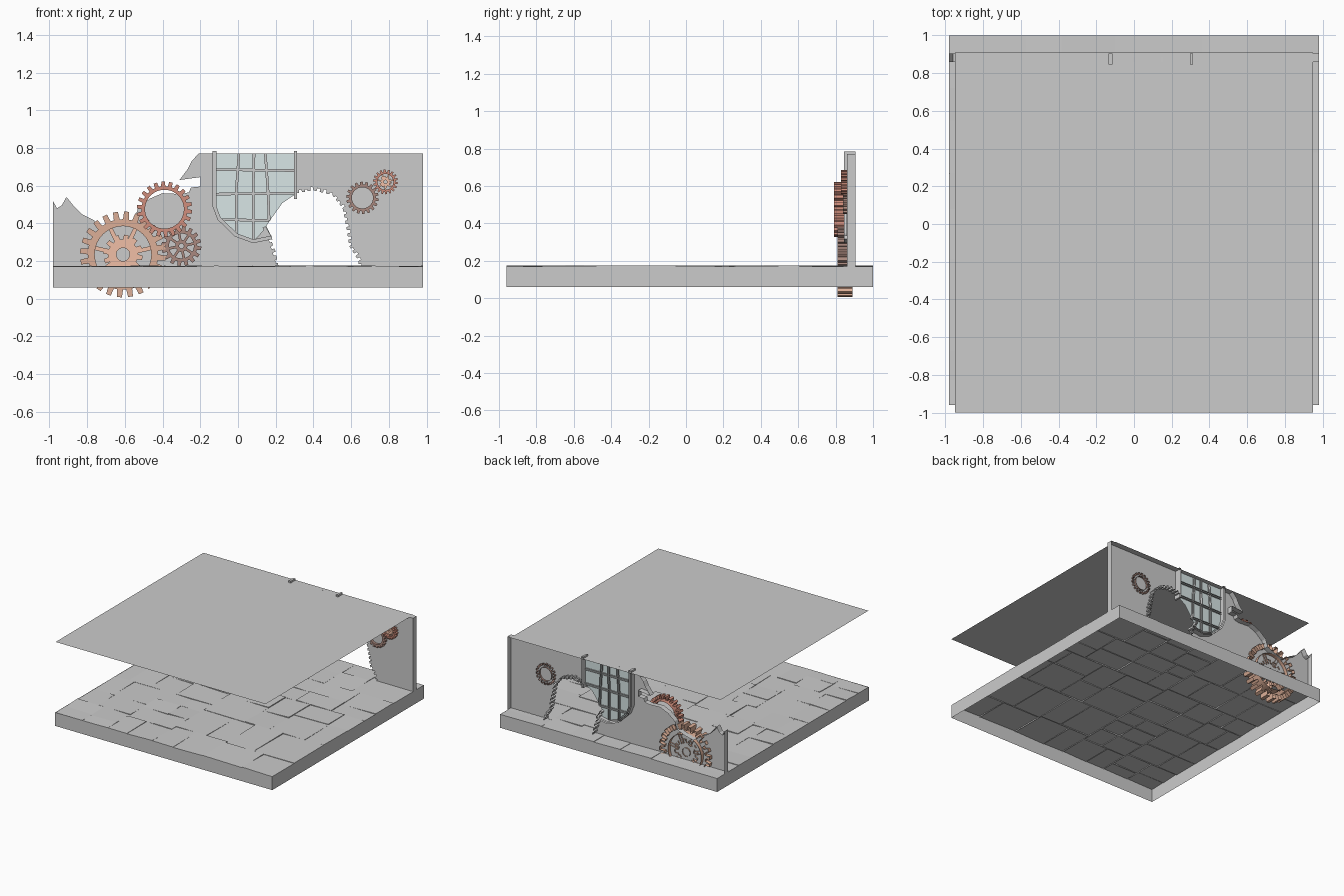
import bpy, math, random
from mathutils import Vector

if "Cube" in bpy.data.objects:
    bpy.data.objects.remove(bpy.data.objects["Cube"])

random.seed(7)
X0, X1, Y0, Y1 = -0.982, 0.982, -0.96, 1.0
FLOOR, TOP, SHEET, REAR = 0.17, 0.77, 0.86, 0.905


def mat(name, rgb):
    m = bpy.data.materials.new(name)
    m.diffuse_color = (*rgb, 1)
    m.use_nodes = True
    m.node_tree.nodes["Principled BSDF"].inputs["Base Color"].default_value = m.diffuse_color
    return m


COPPER = mat("copper", (0.72, 0.43, 0.31))
ORANGE = mat("light_copper", (0.88, 0.52, 0.38))
RED = mat("red_metal", (0.63, 0.27, 0.20))
BROWN = mat("brown_metal", (0.40, 0.25, 0.21))
GLASS = mat("pale_glass", (0.69, 0.79, 0.79))


class Part:
    """Collects faces, then becomes one object."""
    def __init__(self):
        self.v, self.f = [], []

    def face(self, *pts):
        n = len(self.v)
        self.v += pts
        self.f.append(tuple(range(n, n + len(pts))))

    def plate(self, pts, ya, yb, front=True):
        # flat outline in x,z with side walls running back, open at the rear
        area = sum(a[0] * b[1] - b[0] * a[1] for a, b in zip(pts, pts[1:] + pts[:1]))
        if area < 0:
            pts = pts[::-1]
        if front:
            self.face(*[(x, ya, z) for x, z in pts])
        for a, b in zip(pts, pts[1:] + pts[:1]):
            self.face((b[0], ya, b[1]), (a[0], ya, a[1]), (a[0], yb, a[1]), (b[0], yb, b[1]))

    def ring(self, c, outer, inner, ya, yb):
        # outer / inner are matching lists of (radius, angle)
        P = lambda ra, y: (c[0] + ra[0] * math.cos(ra[1]), y, c[1] + ra[0] * math.sin(ra[1]))
        n = len(outer)
        for i in range(n):
            j = (i + 1) % n
            o, p, q, r = outer[i], outer[j], inner[j], inner[i]
            self.face(P(o, ya), P(p, ya), P(q, ya), P(r, ya))
            self.face(P(p, ya), P(o, ya), P(o, yb), P(p, yb))
            self.face(P(r, ya), P(q, ya), P(q, yb), P(r, yb))

    def cog(self, c, r, root, hole, teeth, ya, yb):
        out = []
        for i in range(teeth):
            for rad, t in ((root, 0.0), (root, 0.36), (r, 0.46), (r, 0.9)):
                out.append((rad, (i + t) * math.tau / teeth))
        self.ring(c, out, [(hole, a) for _, a in out], ya, yb)

    def ribbon(self, path, w, ya, yb):
        left, right = [], []
        for i, p in enumerate(path):
            d = Vector(path[min(i + 1, len(path) - 1)]) - Vector(path[max(i - 1, 0)])
            n = Vector((-d.y, d.x)).normalized() * w / 2
            left.append((p[0] + n.x, p[1] + n.y))
            right.append((p[0] - n.x, p[1] - n.y))
        self.plate(left + right[::-1], ya, yb)

    def spokes(self, c, r0, r1, n, w, ya, yb):
        for i in range(n):
            a = (i + 0.25) * math.tau / n
            d = (math.cos(a), math.sin(a))
            self.ribbon([(c[0] + d[0] * r, c[1] + d[1] * r) for r in (r0, r1)], w, ya, yb)

    def done(self, name, material=None):
        me = bpy.data.meshes.new(name)
        me.from_pydata(self.v, [], self.f)
        ob = bpy.data.objects.new(name, me)
        bpy.context.collection.objects.link(ob)
        if material:
            me.materials.append(material)
        return ob


def jag(path, step=0.035, depth=0.018):
    # toothed broken edge along a coarse path
    out = []
    for a, b in zip(path, path[1:]):
        a, b = Vector(a), Vector(b)
        d = b - a
        n = Vector((-d.y, d.x)).normalized()
        k = max(1, round(d.length / step))
        for i in range(k):
            s = depth * random.uniform(0.6, 1.1)
            out += [tuple(a + d * (i + t) / k + n * h) for t, h in ((0, 0), (0.5, 0), (0.55, s), (0.95, s))]
    return out + [tuple(path[-1])]


# floor: irregular, slightly uneven tiles
floor = Part()


def tiles(x0, x1, y0, y1, depth):
    w, h = x1 - x0, y1 - y0
    if depth > 0 and max(w, h) > 0.24:
        t = random.uniform(0.35, 0.65)
        if w > h:
            tiles(x0, x0 + w * t, y0, y1, depth - 1)
            tiles(x0 + w * t, x1, y0, y1, depth - 1)
        else:
            tiles(x0, x1, y0, y0 + h * t, depth - 1)
            tiles(x0, x1, y0 + h * t, y1, depth - 1)
        return
    c = [(x0, y0), (x1, y0), (x1, y1), (x0, y1)]
    top = [(x, y, FLOOR + random.uniform(-0.004, 0.006)) for x, y in c]
    floor.face(*top)
    for a, b in zip(top, top[1:] + top[:1]):
        floor.face(b, a, (a[0], a[1], FLOOR - 0.005), (b[0], b[1], FLOOR - 0.005))


tiles(X0, X1, Y0, Y1, 6)
floor.done("floor_tiles")

# skirt round the floor, open underneath
skirt = Part()
rim = [(X0, Y0), (X1, Y0), (X1, Y1), (X0, Y1)]
for a, b in zip(rim, rim[1:] + rim[:1]):
    skirt.face((*a, 0.06), (*b, 0.06), (*b, FLOOR), (*a, FLOOR))
skirt.done("floor_skirt")

# thin ceiling sheet
ceiling = Part()
ceiling.face((-0.95, -1.0, TOP), (0.95, -1.0, TOP), (0.95, 0.91, TOP), (-0.95, 0.91, TOP))
ceiling.done("ceiling")

# broken back wall in two pieces, with rims turned backwards
arch = [(-0.125, 0.49), (-0.10, 0.425), (-0.01, 0.338), (0.08, 0.305), (0.18, 0.325)]
hole_left = jag([(0.215, FLOOR), (0.20, 0.25), (0.145, 0.385)])
hole_right = jag([(0.31, 0.56), (0.40, 0.575), (0.50, 0.55), (0.555, 0.48), (0.575, 0.38),
                  (0.59, 0.28), (0.64, 0.20), (0.64, FLOOR)], depth=0.017)
broken = [(X0, 0.52), (-0.96, 0.48), (-0.935, 0.495), (-0.91, 0.54), (-0.87, 0.49), (-0.83, 0.45),
          (-0.77, 0.42), (-0.70, 0.37), (-0.62, 0.39), (-0.55, 0.42), (-0.53, 0.48), (-0.47, 0.53),
          (-0.40, 0.56), (-0.30, 0.555), (-0.26, 0.565), (-0.25, 0.59), (-0.20, 0.595), (-0.20, 0.645),
          (-0.31, 0.63), (-0.265, 0.69), (-0.245, 0.73), (-0.21, TOP)]
wall = Part()
wall.plate([(X0, FLOOR)] + broken + [(-0.125, TOP)] + arch + hole_left[::-1], SHEET, REAR)
wall.plate([(0.305, TOP), (0.305, 0.56)] + hole_right + [(X1, FLOOR), (X1, TOP)], SHEET, REAR)
wall.done("back_wall")

# window: glass, frame and glazing bars
glass = Part()
glass.face(*[(x, 0.872, z) for x, z in [(-0.125, TOP)] + arch +
             [(0.15, 0.385), (0.18, 0.43), (0.235, 0.507), (0.305, 0.555), (0.305, TOP)]])
glass.done("window_glass", GLASS)
frame = Part()
frame.ribbon([(-0.125, 0.785)] + arch, 0.02, 0.845, REAR)
frame.ribbon([(0.305, 0.785), (0.305, 0.53)], 0.016, 0.845, REAR)
frame.done("window_frame")
bars = Part()
for path in ([(0.005, TOP), (-0.01, 0.56), (-0.01, 0.34)], [(0.085, TOP), (0.08, 0.56), (0.08, 0.31)],
             [(0.145, TOP), (0.16, 0.56), (0.165, 0.415)], [(-0.12, 0.685), (0.30, 0.68)],
             [(-0.12, 0.555), (0.30, 0.56)], [(-0.09, 0.42), (0.165, 0.415)]):
    bars.ribbon(path, 0.014, 0.858, 0.885)
bars.done("window_bars")

# large copper gear with a lighter hub gear
c = (-0.61, 0.235)
g = Part()
g.cog(c, 0.228, 0.187, 0.15, 24, 0.81, 0.89)
g.done("large_gear", COPPER)
g = Part()
g.spokes(c, 0.07, 0.155, 7, 0.022, 0.83, 0.87)
g.cog(c, 0.105, 0.08, 0.035, 12, 0.825, 0.87)
g.done("large_gear_hub", ORANGE)

# red ring gear
g = Part()
g.cog((-0.39, 0.475), 0.147, 0.122, 0.103, 22, 0.79, 0.845)
g.done("red_ring_gear", RED)

# brown spoked gear
c = (-0.30, 0.28)
g = Part()
g.cog(c, 0.106, 0.084, 0.066, 16, 0.81, 0.86)
g.spokes(c, 0.025, 0.07, 8, 0.014, 0.815, 0.86)
g.ring(c, [(0.032, i * math.tau / 16) for i in range(16)],
       [(0.013, i * math.tau / 16) for i in range(16)], 0.812, 0.86)
g.done("brown_spoked_gear", BROWN)

# small gears on the right of the wall
g = Part()
g.cog((0.66, 0.535), 0.086, 0.071, 0.056, 18, 0.84, 0.875)
g.done("brown_ring_gear", BROWN)
c = (0.782, 0.62)
g = Part()
g.cog(c, 0.066, 0.053, 0.042, 18, 0.83, 0.86)
g.done("small_red_gear", RED)
g = Part()
g.spokes(c, 0.02, 0.044, 7, 0.008, 0.838, 0.86)
g.cog(c, 0.032, 0.024, 0.009, 10, 0.836, 0.86)
g.done("small_gear_hub", ORANGE)
